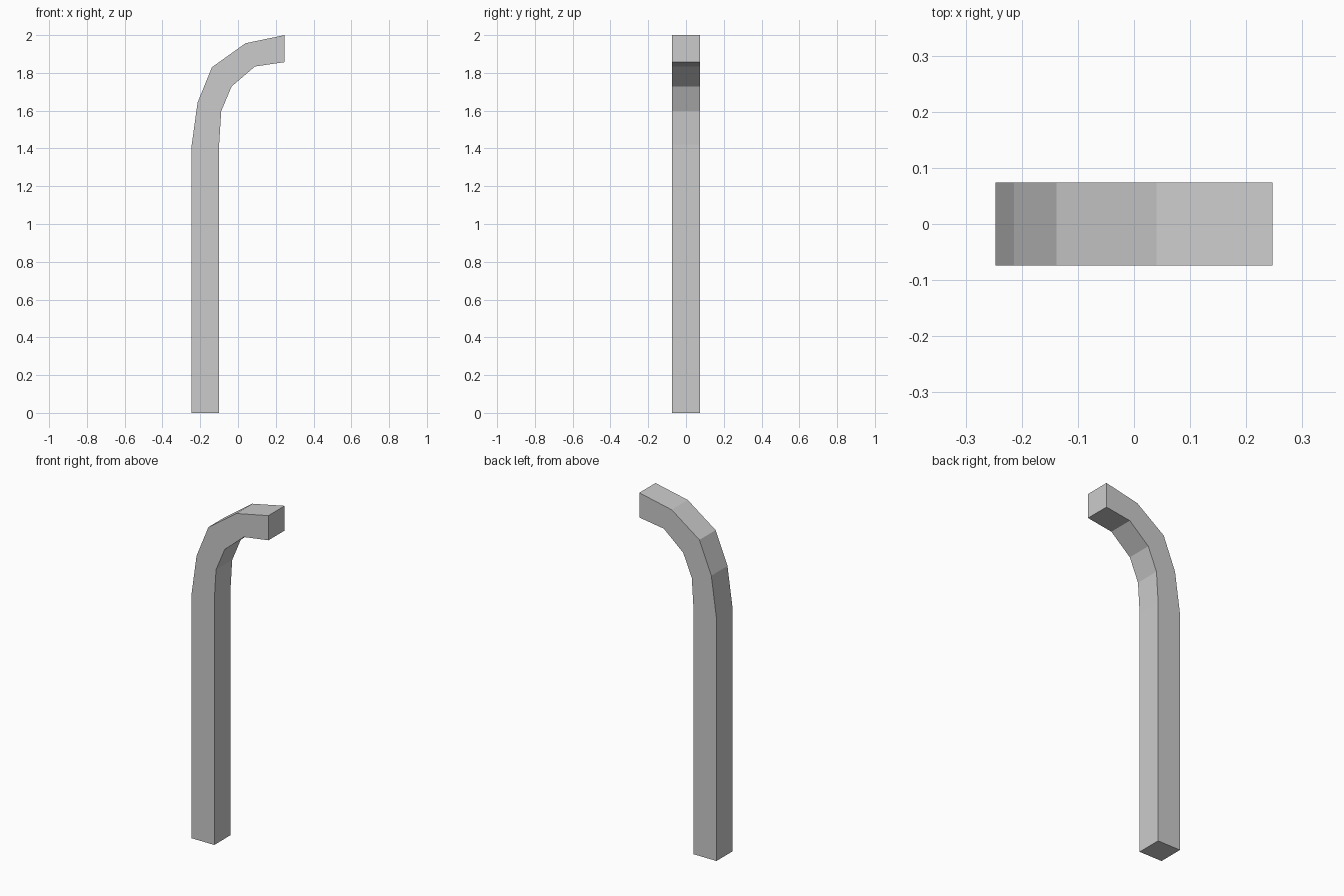
import bpy, bmesh

if "Cube" in bpy.data.objects:
    bpy.data.objects.remove(bpy.data.objects["Cube"])

HALF_DEPTH = 0.074

# Side profile: outer edge going up, then inner edge coming back down
outer = [(-0.247, 0), (-0.247, 1.405), (-0.214, 1.643), (-0.138, 1.83),
         (0.04, 1.957), (0.247, 2.0)]
inner = [(0.247, 1.857), (0.09, 1.834), (-0.034, 1.728), (-0.089, 1.597),
         (-0.1, 1.42), (-0.1, 0)]

# Bent square post: one quad per side segment, front and back, plus bands around
bm = bmesh.new()
rings = []
for o, i in zip(outer, reversed(inner)):
    rings.append([bm.verts.new((x, y, z)) for (x, z), y in
                  ((o, -HALF_DEPTH), (i, -HALF_DEPTH), (i, HALF_DEPTH), (o, HALF_DEPTH))])
for a, b in zip(rings, rings[1:]):
    for k in range(4):
        n = (k + 1) % 4
        bm.faces.new((a[k], a[n], b[n], b[k]))

# End caps
bm.faces.new(rings[0])
bm.faces.new(rings[-1])
bmesh.ops.recalc_face_normals(bm, faces=bm.faces)

mesh = bpy.data.meshes.new("bent_post")
bm.to_mesh(mesh)
bm.free()
bpy.context.collection.objects.link(bpy.data.objects.new("bent_post", mesh))
